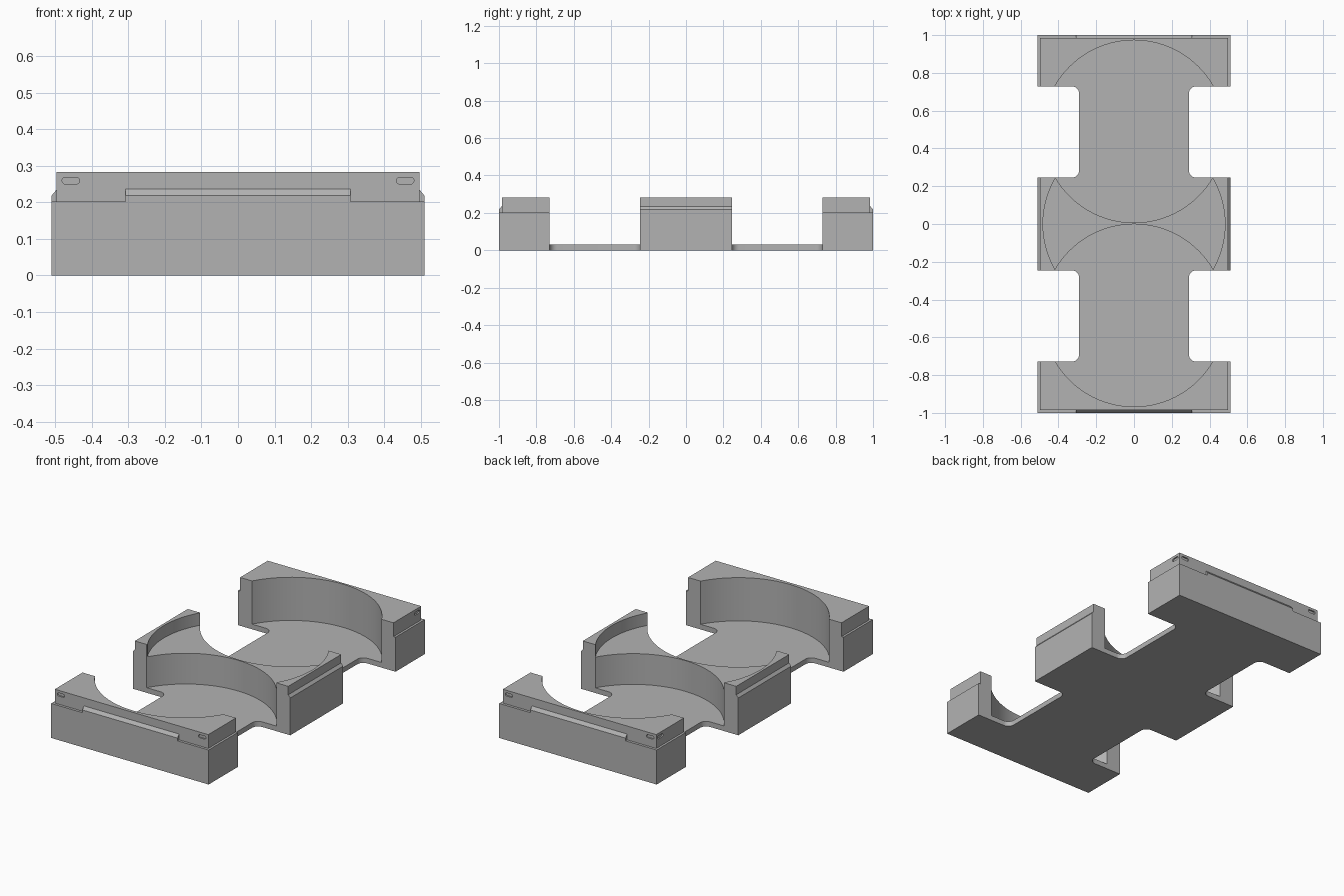
import bpy, bmesh, math
from mathutils import Matrix

cube = bpy.data.objects.get("Cube")
if cube:
    bpy.data.objects.remove(cube, do_unlink=True)

grey = bpy.data.materials.new("light grey plastic")
grey.use_nodes = True
COLOUR = (0.45, 0.45, 0.45, 1)
grey.diffuse_color = COLOUR
grey.node_tree.nodes["Principled BSDF"].inputs["Base Color"].default_value = COLOUR

HX, HY, HEIGHT = 0.51, 1.0, 0.283     # outer half sizes and height
RIM_Z, INSET = 0.202, 0.015           # ledge level and step
FLOOR_Z, SADDLE_Z = 0.03, 0.21        # pocket floors
CENTRE_Y, RADIUS = 0.487, 0.483       # large round pockets


def prism(name, outline, low, high, matrix=Matrix()):
    """Extrude a 2D outline from low to high along local z."""
    bm = bmesh.new()
    face = bm.faces.new([bm.verts.new((u, v, low)) for u, v in outline])
    ext = bmesh.ops.extrude_face_region(bm, geom=[face])
    top = [g for g in ext["geom"] if isinstance(g, bmesh.types.BMVert)]
    bmesh.ops.translate(bm, verts=top, vec=(0, 0, high - low))
    bm.transform(matrix)
    bmesh.ops.recalc_face_normals(bm, faces=bm.faces)
    mesh = bpy.data.meshes.new(name)
    bm.to_mesh(mesh)
    bm.free()
    mesh.materials.append(grey)
    obj = bpy.data.objects.new(name, mesh)
    bpy.context.collection.objects.link(obj)
    return obj


def rounded(cx, cy, hx, hy, r, steps=8):
    """Outline of a rectangle with rounded corners."""
    points = []
    for i, (sx, sy) in enumerate(((1, 1), (-1, 1), (-1, -1), (1, -1))):
        for k in range(steps + 1):
            a = math.pi / 2 * (i + k / steps)
            points.append((cx + sx * (hx - r) + r * math.cos(a),
                           cy + sy * (hy - r) + r * math.sin(a)))
    return points


def rect(hx, hy):
    return [(-hx, -hy), (hx, -hy), (hx, hy), (-hx, hy)]


def circle(cy, r, n=96):
    return [(r * math.cos(math.tau * i / n), cy + r * math.sin(math.tau * i / n))
            for i in range(n)]


def combine(obj, other, operation):
    bpy.context.view_layer.objects.active = obj
    mod = obj.modifiers.new("combine", "BOOLEAN")
    mod.solver = "EXACT"
    mod.operation = operation
    mod.object = other
    bpy.ops.object.modifier_apply(modifier=mod.name)
    bpy.data.objects.remove(other, do_unlink=True)


def tab_profile(half):
    """Locking ridge section with chamfered upper corners."""
    return [(-half, 0.1), (half, 0.1), (half, 0.218), (half - INSET, 0.236),
            (INSET - half, 0.236), (-half, 0.218)]


# Local axes (u, v, depth) turned to face along x or along y
ALONG_X = Matrix(((0, 0, 1, 0), (1, 0, 0, 0), (0, 1, 0, 0), (0, 0, 0, 1)))
ALONG_Y = Matrix(((1, 0, 0, 0), (0, 0, 1, 0), (0, 1, 0, 0), (0, 0, 0, 1)))

# Body with stepped rim and ridges on all four sides
tray = prism("tray", rect(HX, HY), 0, RIM_Z)
combine(tray, prism("rim", rect(HX - INSET + 0.002, HY - INSET), 0.1, HEIGHT), "UNION")
combine(tray, prism("end_ridges", tab_profile(HY), -0.308, 0.308, ALONG_X), "UNION")
combine(tray, prism("side_ridges", tab_profile(HX), -0.3, 0.3, ALONG_Y), "UNION")

# Finger notches, open at the sides, and the two deep round pockets
for sy in (-1, 1):
    for sx in (-1, 1):
        notch = rounded(sx * 0.59, sy * CENTRE_Y, 0.3, 0.242, 0.04)
        combine(tray, prism("notch", notch, -0.1, 0.5), "DIFFERENCE")
    pocket = circle(sy * CENTRE_Y + 0.003, RADIUS)
    combine(tray, prism("pocket", pocket, FLOOR_Z, 0.5), "DIFFERENCE")

# Shallow round seat across the centre
combine(tray, prism("seat", circle(0, 0.482), SADDLE_Z, 0.5), "DIFFERENCE")

# Small pill slots beside every outer corner
for sx in (-1, 1):
    for sy in (-1, 1):
        y_wall, x_wall = sy * (HY - INSET), sx * (HX - INSET + 0.002)
        end_slot = rounded(sx * 0.457, 0.259, 0.024, 0.009, 0.0088, 5)
        combine(tray, prism("end_slot", end_slot, y_wall - 0.008, y_wall + 0.008, ALONG_Y),
                "DIFFERENCE")
        side_slot = rounded(sy * 0.947, 0.259, 0.024, 0.009, 0.0088, 5)
        combine(tray, prism("side_slot", side_slot, x_wall - 0.008, x_wall + 0.008, ALONG_X),
                "DIFFERENCE")

# Smooth the curved walls, keep the edges crisp
bpy.ops.object.select_all(action="DESELECT")
tray.select_set(True)
bpy.context.view_layer.objects.active = tray
bpy.ops.object.shade_smooth_by_angle(angle=math.radians(25))
